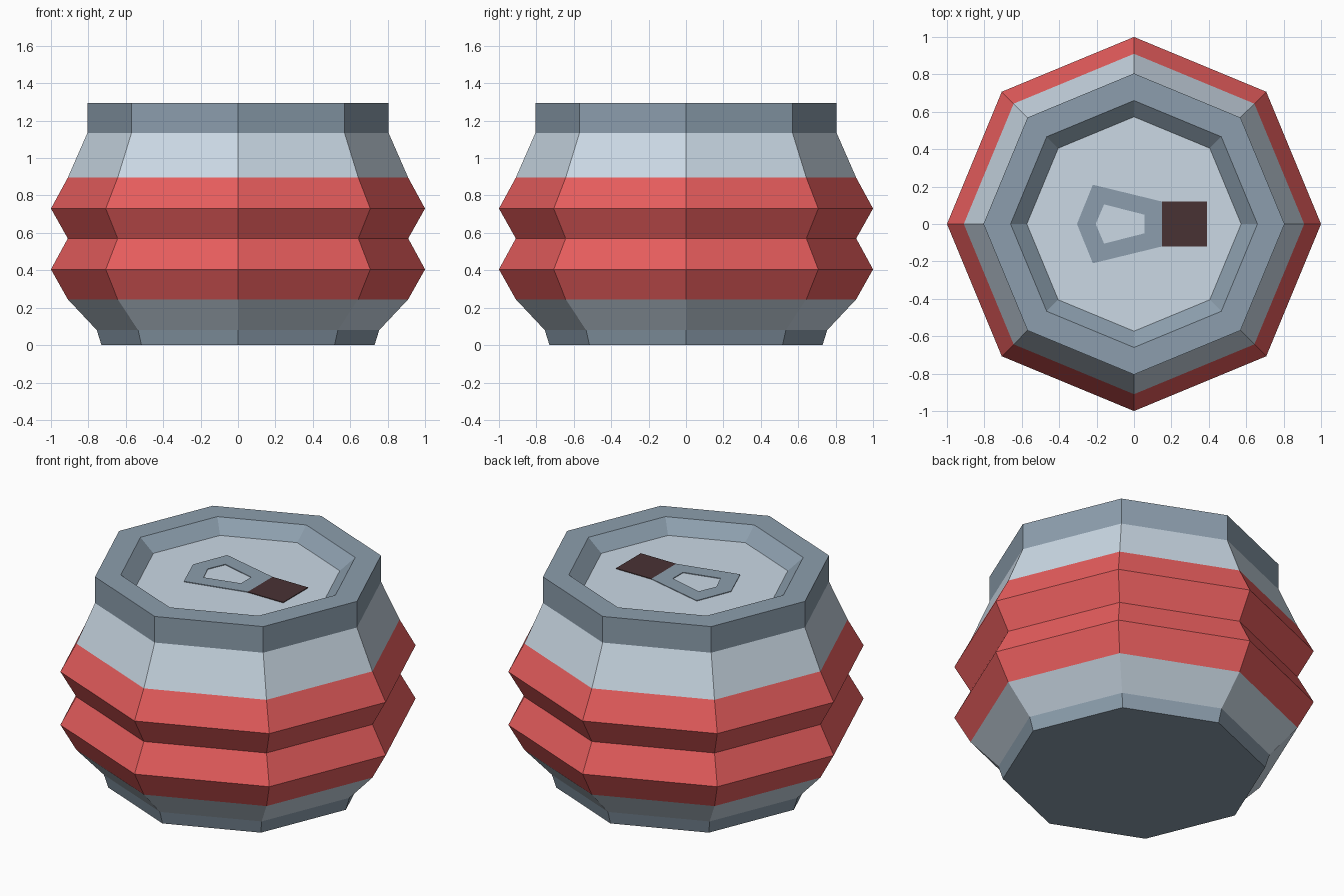
import bpy
import bmesh
from math import cos, sin, pi

SIDES = 8
LID_Z = 1.22

if "Cube" in bpy.data.objects:
    bpy.data.objects.remove(bpy.data.objects["Cube"], do_unlink=True)


def make_material(name, srgb):
    linear = [((c / 255 + 0.055) / 1.055) ** 2.4 for c in srgb] + [1.0]
    mat = bpy.data.materials.new(name)
    mat.use_nodes = True
    mat.diffuse_color = linear
    mat.node_tree.nodes["Principled BSDF"].inputs["Base Color"].default_value = linear
    return mat


light_metal = make_material("light metal", (203, 217, 229))
dark_metal = make_material("dark metal", (140, 158, 173))
red_paint = make_material("red paint", (235, 95, 95))
dark_opening = make_material("dark opening", (73, 50, 52))


def finish(bm, name, materials):
    mesh = bpy.data.meshes.new(name)
    bm.to_mesh(mesh)
    bm.free()
    for mat in materials:
        mesh.materials.append(mat)
    obj = bpy.data.objects.new(name, mesh)
    bpy.context.collection.objects.link(obj)
    return obj


def lathe(name, profile, materials, bands, cap_start=None, cap_end=None):
    """Octagonal lathe; bands gives the material index between profile points."""
    bm = bmesh.new()
    rings = [[bm.verts.new((r * cos(2 * pi * i / SIDES), r * sin(2 * pi * i / SIDES), z))
              for i in range(SIDES)] for r, z in profile]
    for low, high, index in zip(rings, rings[1:], bands):
        for i in range(SIDES):
            j = (i + 1) % SIDES
            bm.faces.new((low[i], low[j], high[j], high[i])).material_index = index
    if cap_start is not None:
        bm.faces.new(rings[0][::-1]).material_index = cap_start
    if cap_end is not None:
        bm.faces.new(rings[-1]).material_index = cap_end
    return finish(bm, name, materials)


def plate(name, outer, mat, hole=None, thickness=0.004):
    """Thin plate resting on the lid, optionally with a matching hole."""
    bm = bmesh.new()
    loops = [[bm.verts.new((x, y, LID_Z + thickness)) for x, y in loop]
             for loop in (outer, hole) if loop]
    if hole:
        out, inn = loops
        for i in range(len(out)):
            j = (i + 1) % len(out)
            bm.faces.new((out[i], out[j], inn[j], inn[i]))
    else:
        bm.faces.new(loops[0])
    # Extrude the skirt down to the lid
    edges = [e for e in bm.edges if e.is_boundary]
    skirt = bmesh.ops.extrude_edge_only(bm, edges=edges)["geom"]
    for v in skirt:
        if isinstance(v, bmesh.types.BMVert):
            v.co.z = LID_Z
    bmesh.ops.recalc_face_normals(bm, faces=bm.faces[:])
    top = max(bm.faces, key=lambda f: f.calc_center_median().z)
    if top.normal.z < 0:
        bmesh.ops.reverse_faces(bm, faces=bm.faces[:])
    return finish(bm, name, [mat])


# Can body: base, lower shoulder, two red ribs, upper shoulder, rim and lid
body_profile = [(0.73, 0), (0.755, 0.08), (0.91, 0.245), (1.0, 0.405), (0.91, 0.57),
                (1.0, 0.73), (0.91, 0.895), (0.805, 1.135), (0.805, 1.295),
                (0.66, 1.295), (0.573, LID_Z)]
lathe("can_body", body_profile, [light_metal, dark_metal, red_paint],
      [1, 0, 2, 2, 2, 2, 0, 1, 1, 1], cap_start=1, cap_end=0)

# Pull tab with finger hole
plate("pull_tab",
      [(-0.305, 0), (-0.22, -0.21), (0.15, -0.12), (0.15, 0.12), (-0.22, 0.21)],
      dark_metal,
      hole=[(-0.205, 0), (-0.16, -0.105), (0.055, -0.05), (0.055, 0.05), (-0.16, 0.105)])

# Drinking opening
plate("opening", [(0.15, -0.12), (0.39, -0.12), (0.39, 0.12), (0.15, 0.12)], dark_opening)
